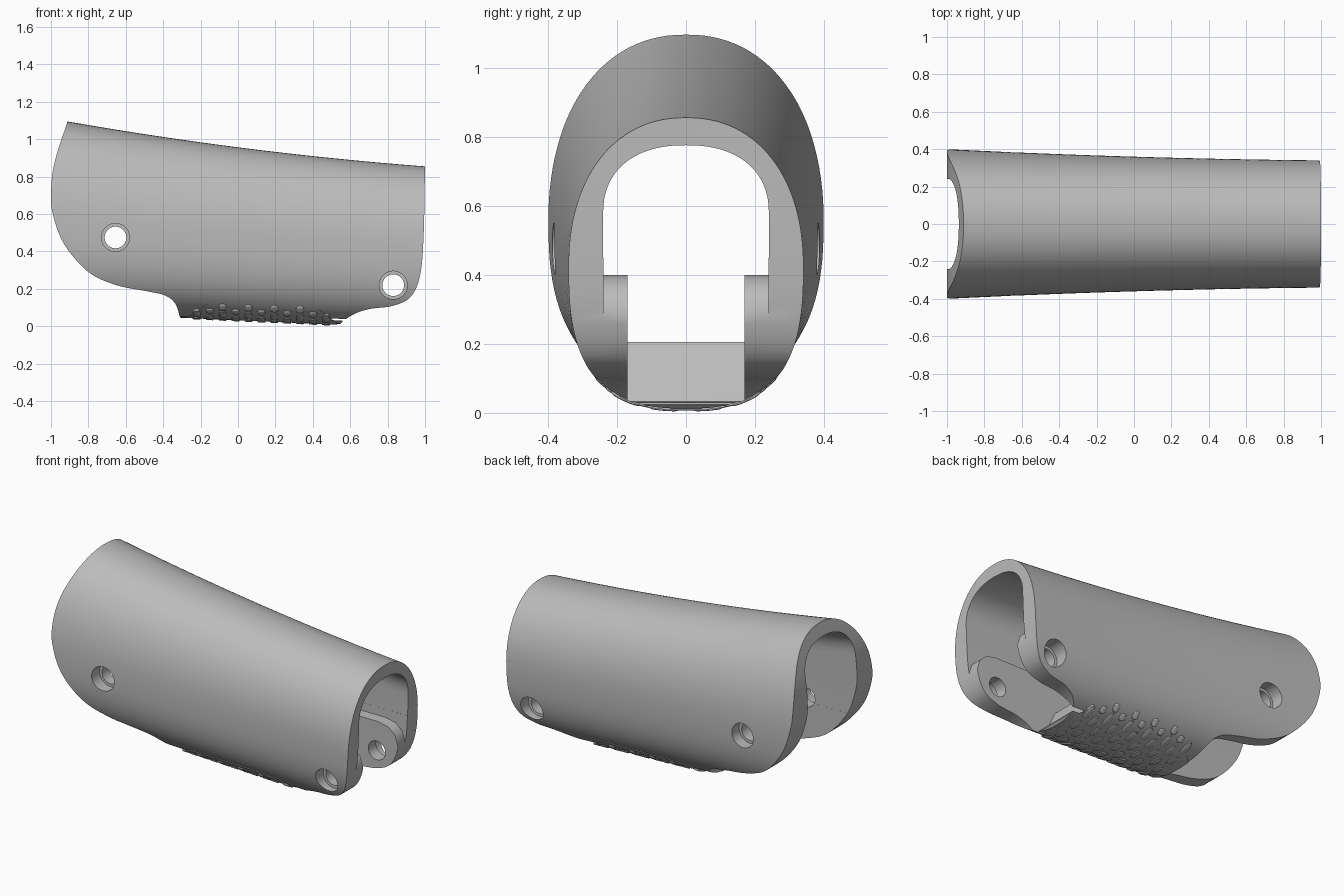
import bpy, bmesh
from math import sin, cos, pi
from mathutils import Vector

cube = bpy.data.objects.get("Cube")
if cube:
    bpy.data.objects.remove(cube, do_unlink=True)

# One plain grey for everything
grey = bpy.data.materials.new("plain grey")
grey.use_nodes = True
COLOUR = (0.5, 0.5, 0.5, 1)
grey.diffuse_color = COLOUR
grey.node_tree.nodes["Principled BSDF"].inputs["Base Color"].default_value = COLOUR


# Sleeve dimensions along its length
def top(x):
    return 0.957 - 0.128 * x + 0.026 * x * x


def mid(x):
    return 0.475 - 0.055 * x


def bottom(x):
    return 0.037 - 0.045 * x


def half_width(x):
    return 0.36 - 0.03 * x + 0.01 * x * x


def power(v, n):
    return (1 if v >= 0 else -1) * abs(v) ** (2 / n)


def outer_ring(x, grow=0.0, count=112):
    ring = []
    for i in range(count):
        a = 2 * pi * i / count
        up = sin(a) >= 0
        n = 2.2 if up else 2.6
        height = (top(x) - mid(x) if up else mid(x) - bottom(x)) + grow
        ring.append(Vector((x, (half_width(x) + grow) * power(cos(a), n),
                            mid(x) + height * power(sin(a), n))))
    return ring


def cavity_ring(x, count=40):
    roof = top(x) - 0.08
    ring = [Vector((x, 0.24 * power(cos(pi * i / count), 2.3),
                    roof - 0.2 + 0.2 * power(sin(pi * i / count), 2.3)))
            for i in range(count + 1)]
    return ring + [Vector((x, -0.24, 0.45)), Vector((x, 0.24, 0.45))]


def make_object(name, bm):
    bmesh.ops.recalc_face_normals(bm, faces=bm.faces)
    mesh = bpy.data.meshes.new(name)
    bm.to_mesh(mesh)
    bm.free()
    mesh.materials.append(grey)
    obj = bpy.data.objects.new(name, mesh)
    bpy.context.collection.objects.link(obj)
    return obj


def add_loft(bm, rings):
    loops = [[bm.verts.new(p) for p in ring] for ring in rings]
    for a, b in zip(loops, loops[1:]):
        for i in range(len(a)):
            j = (i + 1) % len(a)
            bm.faces.new((a[i], a[j], b[j], b[i]))
    bm.faces.new(loops[0])
    bm.faces.new(loops[-1])


def loft(name, rings):
    bm = bmesh.new()
    add_loft(bm, rings)
    return make_object(name, bm)


def prism(name, outline, half):
    return loft(name, [[Vector((x, y, z)) for x, z in outline] for y in (-half, half)])


def smooth_path(points, steps=6):
    # Rounded path through the points
    pts = [Vector(p) for p in points]
    pts = [pts[0] * 2 - pts[1]] + pts + [pts[-1] * 2 - pts[-2]]
    path = []
    for a, b, c, d in zip(pts, pts[1:], pts[2:], pts[3:]):
        for k in range(steps):
            t = k / steps
            path.append((b * 2 + (c - a) * t + (a * 2 - b * 5 + c * 4 - d) * t ** 2
                         + (b * 3 - a - c * 3 + d) * t ** 3) / 2)
    return path + [pts[-2]]


def cut(obj, tool, operation="DIFFERENCE", keep=False):
    mod = obj.modifiers.new("cut", "BOOLEAN")
    mod.operation = operation
    mod.solver = "EXACT"
    mod.object = tool
    bpy.context.view_layer.objects.active = obj
    bpy.ops.object.modifier_apply(modifier=mod.name)
    if not keep:
        bpy.data.objects.remove(tool, do_unlink=True)


def finish(obj):
    bpy.ops.object.select_all(action="DESELECT")
    obj.select_set(True)
    bpy.context.view_layer.objects.active = obj
    bpy.ops.object.shade_smooth_by_angle(angle=0.6)


stations = [-1.1 + 2.2 * i / 44 for i in range(45)]

# Sleeve body, trimmed to its side outline
body = loft("sleeve_body", [outer_ring(x) for x in stations])
front_end = smooth_path([(1.0, 0.86), (0.993, 0.5), (0.975, 0.28), (0.925, 0.16), (0.83, 0.11),
                         (0.7, 0.092), (0.61, 0.06), (0.54, 0.008)])
rear_end = smooth_path([(-0.31, 0.048), (-0.335, 0.12), (-0.39, 0.165), (-0.5, 0.19),
                        (-0.65, 0.22), (-0.8, 0.29), (-0.93, 0.44), (-0.99, 0.6),
                        (-1.0, 0.72), (-0.98, 0.88), (-0.91, 1.1)])
outline = ([Vector((1.0, 1.3))] + front_end + [Vector((0.5, -0.2)), Vector((-0.3, -0.2))]
           + rear_end + [Vector((-0.83, 1.3))])
cut(body, prism("trim", outline, 0.6), "INTERSECT")

# Arched cavity through the whole length
cut(body, loft("cavity", [cavity_ring(x) for x in stations]))

# Wide lower opening at the rear, with ledges carried to the other end
ledge = [(-1.1, -0.2), (-0.34, -0.2), (-0.34, 0.32), (-0.32, 0.37), (-0.27, 0.4),
         (0.84, 0.4), (0.91, 0.385), (0.955, 0.345), (0.975, 0.28), (1.1, 0.28),
         (1.1, 0.55), (-1.1, 0.55)]
cut(body, prism("wide_cut", ledge, 0.2395))

# Narrow slot between the ledges, open below in front of the bridge
slot = prism("slot_cut", [(-0.45, 0.5), (-0.45, 0.205), (0.42, 0.205), (0.5, 0.033),
                          (0.56, 0.03), (0.56, -0.2), (1.1, -0.2), (1.1, 0.5)], 0.17)
cut(body, slot, keep=True)


# Counterbored screw holes on both sides
def cylinder(x, z, radius, y0, y1):
    ring = [(x + radius * cos(2 * pi * i / 40), z + radius * sin(2 * pi * i / 40))
            for i in range(40)]
    return loft("drill", [[Vector((u, y, v)) for u, v in ring] for y in (y0, y1)])


for x, z, seat in ((-0.655, 0.475, 0.31), (0.83, 0.22, 0.245)):
    cut(body, cylinder(x, z, 0.058, -0.6, 0.6))
    for side in (-1, 1):
        cut(body, cylinder(x, z, 0.075, side * seat, side * 0.6))
finish(body)

# Raised grip panel wrapped around the underside
grip = loft("grip_panel", [outer_ring(x, 0.005) for x in stations])
panel = [(-0.31, -0.2), (-0.31, 0.05), (-0.24, 0.06), (-0.18, 0.11), (-0.14, 0.128),
         (0.36, 0.122), (0.41, 0.105), (0.53, 0.02), (0.54, -0.2)]
cut(grip, prism("panel_trim", panel, 0.6), "INTERSECT")
cut(grip, slot)
finish(grip)


# Staggered oval bumps over the grip panel
def underside(x, y, grow):
    w = half_width(x) + grow
    depth = mid(x) - bottom(x) + grow
    return Vector((x, y, mid(x) - depth * (1 - min(1, abs(y) / w) ** 2.6) ** (1 / 2.6)))


bm = bmesh.new()
for column in range(11):
    x = -0.22 + 0.069 * column
    rows = (0, 0.125, 0.215) if column % 2 else (0.063, 0.175, 0.245)
    for row in rows:
        if row > 0.24 and not -0.15 < x < 0.4:
            continue
        length = 0.042 if row < 0.2 else 0.018
        for side in ((-1, 1) if row else (1,)):
            rings = []
            for grow, scale in ((0.0, 1), (0.009, 1), (0.011, 0.85)):
                rings.append([underside(x + 0.021 * scale * power(cos(2 * pi * i / 20), 2.5),
                                        side * row + length * scale
                                        * power(sin(2 * pi * i / 20), 2.5), grow)
                              for i in range(20)])
            add_loft(bm, rings)
finish(make_object("grip_bumps", bm))
